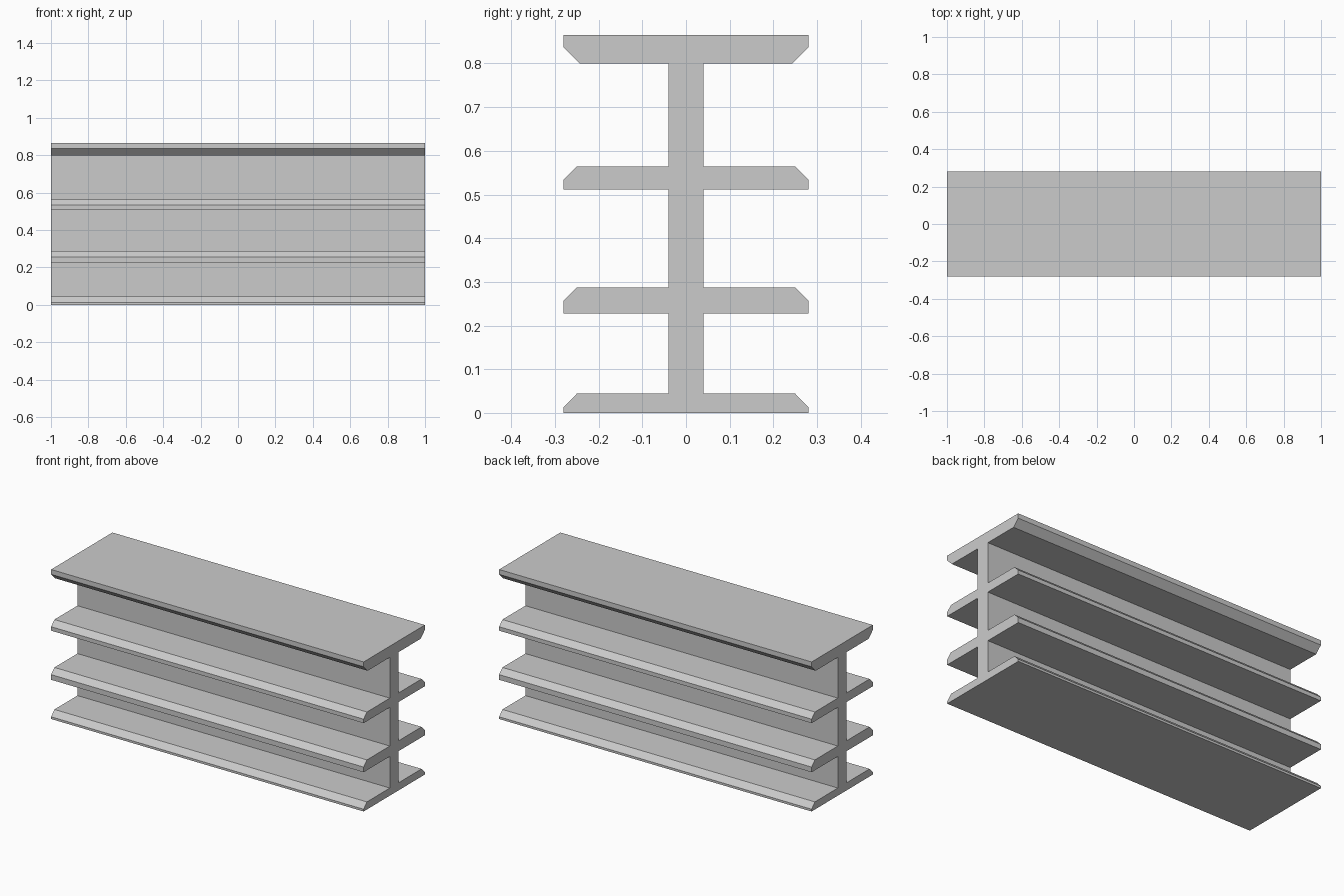
import bpy
import bmesh

cube = bpy.data.objects.get("Cube")
if cube:
    bpy.data.objects.remove(cube, do_unlink=True)

HALF_LENGTH = 1.0
FLANGE = 0.28   # half depth of the shelves
WEB = 0.04      # half thickness of the upright web
TOP = 0.865

# Plain grey for the whole beam
grey = bpy.data.materials.new("light_grey")
grey.use_nodes = True
colour = (0.6, 0.6, 0.6, 1)
grey.diffuse_color = colour
grey.node_tree.nodes["Principled BSDF"].inputs["Base Color"].default_value = colour

# Right half of the cross-section, bottom to top: (depth, height)
half = []
# Three shelves with chamfered upper edges: underside, chamfer start, upper face
for low, edge, high in [(0, 0.013, 0.044), (0.227, 0.257, 0.287), (0.511, 0.534, 0.564)]:
    if low > 0:
        half.append((WEB, low))
    half += [(FLANGE, low), (FLANGE, edge), (FLANGE - 0.03, high), (WEB, high)]
# Top slab with chamfered lower edges
half += [(WEB, 0.8), (FLANGE - 0.037, 0.8), (FLANGE, 0.837), (FLANGE, TOP)]

outline = half + [(-y, z) for y, z in reversed(half)]

# Extrude the section along the length
bm = bmesh.new()
section = bm.faces.new([bm.verts.new((-HALF_LENGTH, y, z)) for y, z in outline])
result = bmesh.ops.extrude_face_region(bm, geom=[section], use_keep_orig=True)
moved = [v for v in result["geom"] if isinstance(v, bmesh.types.BMVert)]
bmesh.ops.translate(bm, verts=moved, vec=(2 * HALF_LENGTH, 0, 0))
bmesh.ops.recalc_face_normals(bm, faces=bm.faces)

mesh = bpy.data.meshes.new("shelved_beam")
bm.to_mesh(mesh)
bm.free()
mesh.materials.append(grey)
beam = bpy.data.objects.new("shelved_beam", mesh)
bpy.context.collection.objects.link(beam)
